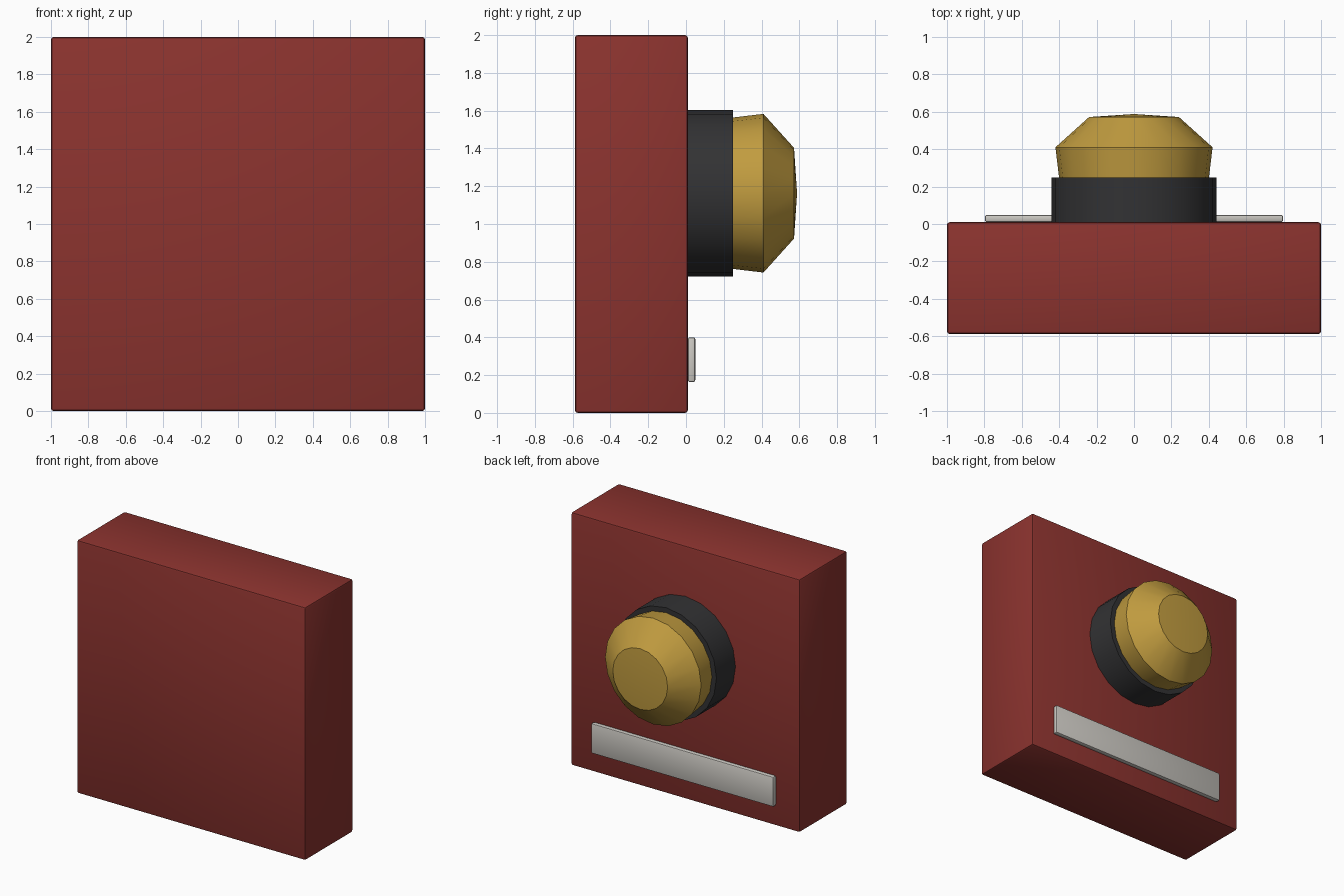
import bpy, bmesh, math

if "Cube" in bpy.data.objects:
    bpy.data.objects.remove(bpy.data.objects["Cube"])

def material(name, color):
    m = bpy.data.materials.new(name)
    m.diffuse_color = (*color, 1)
    m.use_nodes = True
    m.node_tree.nodes["Principled BSDF"].inputs["Base Color"].default_value = m.diffuse_color
    return m

RED = material("red", (0.26, 0.033, 0.028))
DARK = material("dark", (0.032, 0.032, 0.034))
BRASS = material("brass", (0.53, 0.33, 0.05))
SILVER = material("silver", (0.6, 0.58, 0.54))

def finish(name, bm, mat, angle):
    bmesh.ops.recalc_face_normals(bm, faces=bm.faces)
    mesh = bpy.data.meshes.new(name)
    bm.to_mesh(mesh)
    bm.free()
    ob = bpy.data.objects.new(name, mesh)
    bpy.context.collection.objects.link(ob)
    mesh.materials.append(mat)
    bpy.ops.object.select_all(action='DESELECT')
    ob.select_set(True)
    bpy.context.view_layer.objects.active = ob
    bpy.ops.object.shade_smooth_by_angle(angle=math.radians(angle))
    return ob

def box(name, lo, hi, bevel, mat):
    bm = bmesh.new()
    bmesh.ops.create_cube(bm, size=1)
    for v in bm.verts:
        v.co = [(a + b) / 2 + c * (b - a) for a, b, c in zip(lo, hi, v.co)]
    bmesh.ops.bevel(bm, geom=bm.edges[:], offset=bevel, segments=2,
                    profile=0.5, affect='EDGES')
    return finish(name, bm, mat, 30)

def lathe(name, profile, z, mat, sides=20):
    """Rings of (radius, y) around an axis along y; closed at both ends."""
    bm = bmesh.new()
    rings = []
    for r, y in profile:
        if r == 0:
            rings.append([bm.verts.new((0, y, z))] * sides)
        else:
            rings.append([bm.verts.new((r * math.cos(t), y, z + r * math.sin(t)))
                          for t in (2 * math.pi * i / sides for i in range(sides))])
    for a, b in zip(rings, rings[1:]):
        for i in range(sides):
            j = (i + 1) % sides
            bm.faces.new(dict.fromkeys((a[i], a[j], b[j], b[i])))
    return finish(name, bm, mat, 25)

# Wall block
box("block", (-1, -0.588, 0), (1, 0.01, 2), 0.015, RED)
# Dark collar behind the button
lathe("collar", [(0, 0.01), (0.44, 0.01), (0.44, 0.248), (0, 0.248)], 1.163, DARK)
# Faceted brass button
lathe("button", [(0, 0.2), (0.395, 0.2), (0.42, 0.41), (0.24, 0.572), (0, 0.588)],
      1.163, BRASS)
# Label plate below
box("plate", (-0.797, 0.01, 0.163), (0.797, 0.049, 0.4), 0.01, SILVER)
